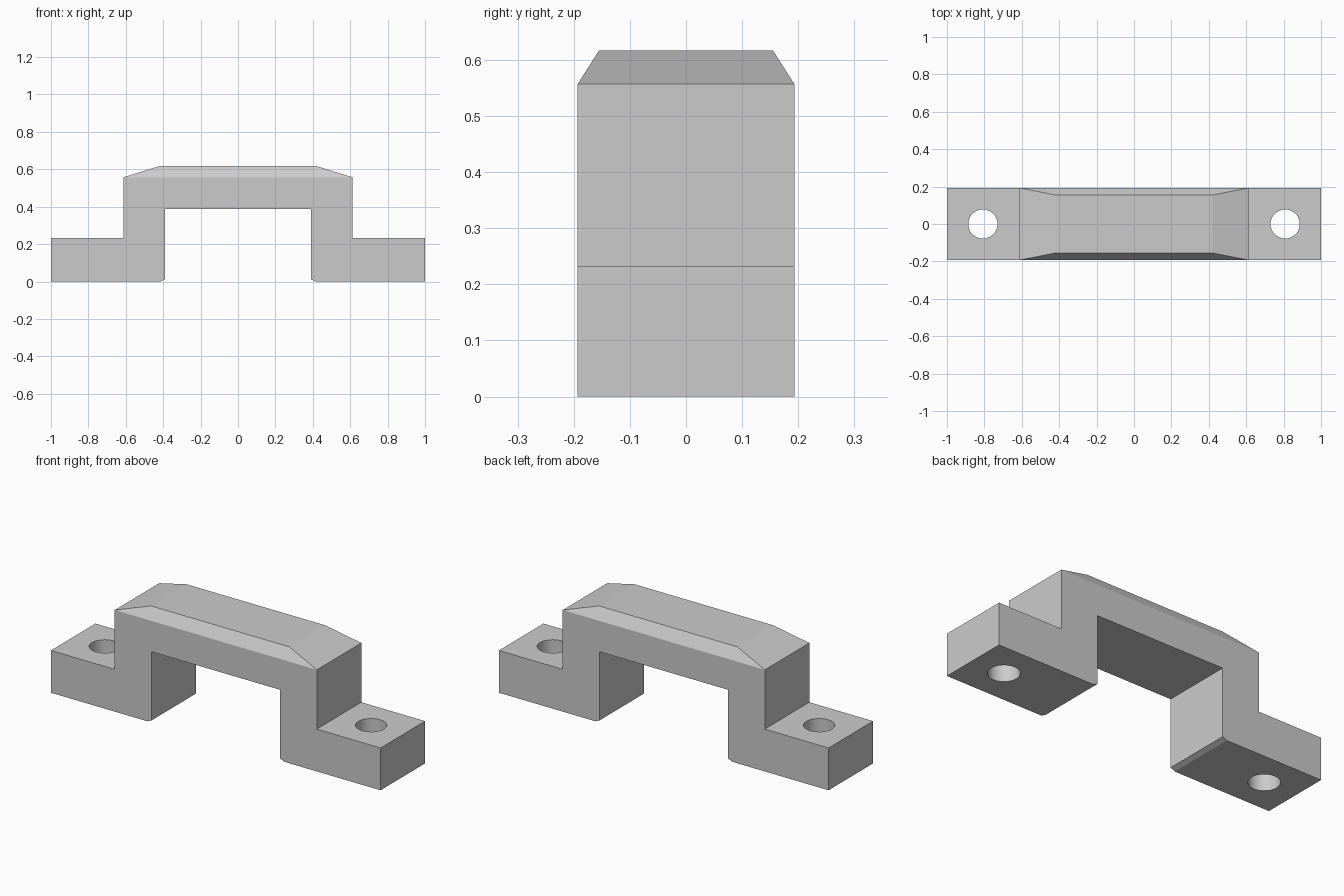
import bpy, bmesh

if "Cube" in bpy.data.objects:
    bpy.data.objects.remove(bpy.data.objects["Cube"])

HALF_DEPTH = 0.193
SHOULDER_Z = 0.557

grey = bpy.data.materials.new("light grey")
grey.diffuse_color = (0.6, 0.6, 0.6, 1)
grey.use_nodes = True
grey.node_tree.nodes["Principled BSDF"].inputs["Base Color"].default_value = grey.diffuse_color

# Handle body: stepped bridge profile, extruded through the depth
half = [(0.613, SHOULDER_Z), (0.613, 0.232), (1.0, 0.232), (1.0, 0.0),
        (0.415, 0.0), (0.389, 0.012), (0.389, 0.388)]
profile = half + [(-x, z) for x, z in reversed(half)]

bm = bmesh.new()
face = bm.faces.new([bm.verts.new((x, -HALF_DEPTH, z)) for x, z in profile])
ext = bmesh.ops.extrude_face_region(bm, geom=[face])
bmesh.ops.translate(bm, vec=(0, 2 * HALF_DEPTH, 0),
                    verts=[v for v in ext["geom"] if isinstance(v, bmesh.types.BMVert)])

# Bevelled crown: raise the top face and taper it on all four sides
top = next(f for f in bm.faces if all(abs(v.co.z - SHOULDER_Z) < 1e-4 for v in f.verts))
crown = bmesh.ops.extrude_discrete_faces(bm, faces=[top])["faces"][0]
for v in crown.verts:
    v.co = (0.42 if v.co.x > 0 else -0.42, 0.155 if v.co.y > 0 else -0.155, 0.617)
bmesh.ops.recalc_face_normals(bm, faces=bm.faces)

mesh = bpy.data.meshes.new("handle")
bm.to_mesh(mesh)
bm.free()
handle = bpy.data.objects.new("handle", mesh)
bpy.context.collection.objects.link(handle)
mesh.materials.append(grey)

# Screw holes through both feet
cutters = []
for side, name in ((-1, "left_hole_cutter"), (1, "right_hole_cutter")):
    bpy.ops.mesh.primitive_cylinder_add(vertices=48, radius=0.078, depth=0.6,
                                        location=(side * 0.808, 0, 0.12))
    cutter = bpy.context.object
    cutter.name = name
    cutter.hide_render = True
    cutter.data.materials.append(grey)
    mod = handle.modifiers.new("screw hole", 'BOOLEAN')
    mod.operation = 'DIFFERENCE'
    mod.solver = 'EXACT'
    mod.object = cutter
    cutters.append(cutter)

bpy.ops.object.select_all(action='DESELECT')
handle.select_set(True)
bpy.context.view_layer.objects.active = handle
for mod in list(handle.modifiers):
    bpy.ops.object.modifier_apply(modifier=mod.name)
for cutter in cutters:
    bpy.data.objects.remove(cutter)

# Round hole walls, crisp edges elsewhere
bpy.ops.object.shade_smooth_by_angle(angle=0.17)
